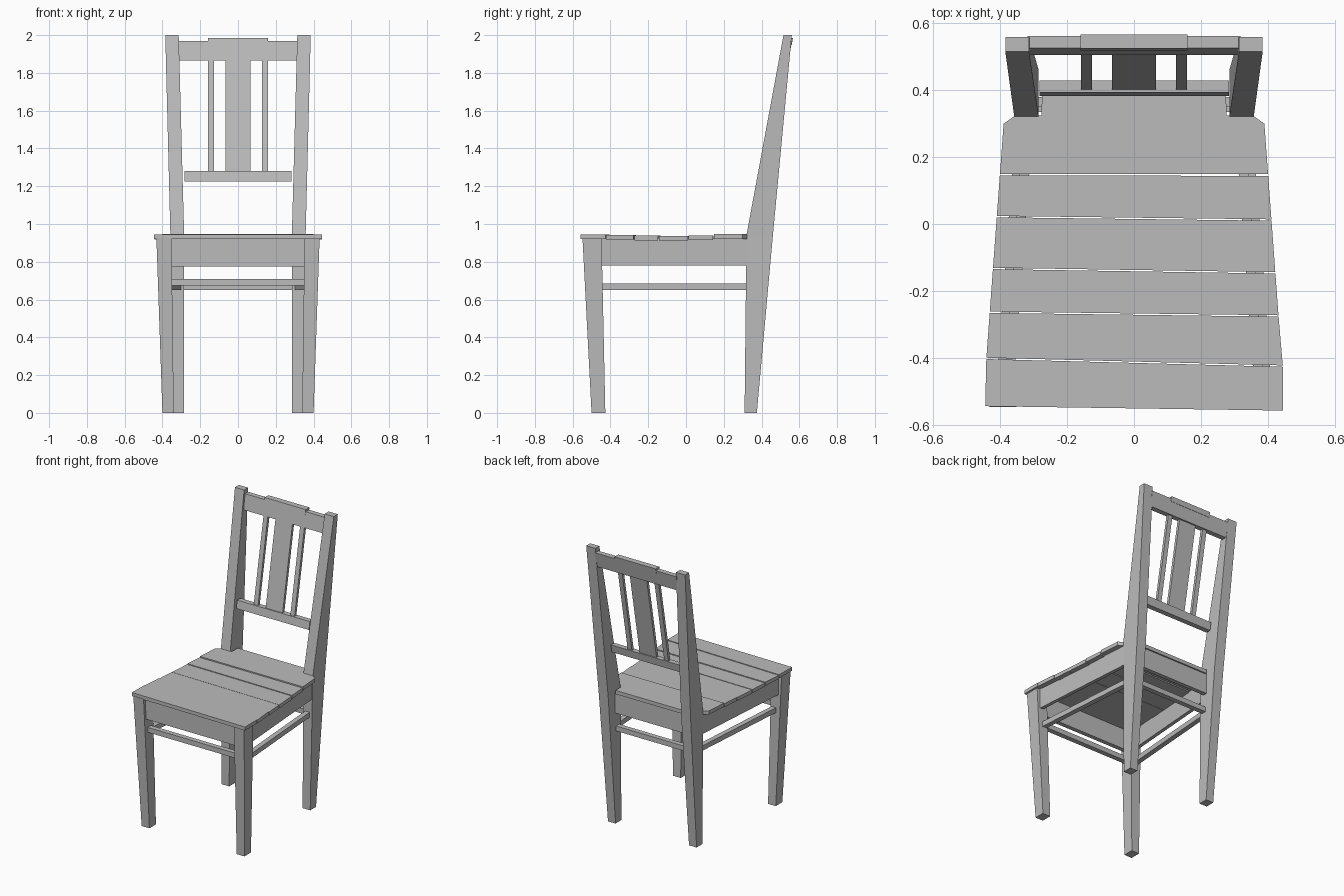
import bpy
import bmesh

default = bpy.data.objects.get("Cube")
if default:
    bpy.data.objects.remove(default)

wood = bpy.data.materials.new("grey_wood")
wood.use_nodes = True
GREY = (0.5, 0.5, 0.5, 1)
wood.diffuse_color = GREY
wood.node_tree.nodes["Principled BSDF"].inputs["Base Color"].default_value = GREY


def loft(name, sections):
    """Solid through a stack of (z, outline) sections with equal corner counts."""
    bm = bmesh.new()
    rings = [[bm.verts.new((x, y, z)) for x, y in outline] for z, outline in sections]
    bm.faces.new(rings[0][::-1])
    bm.faces.new(rings[-1])
    for low, high in zip(rings, rings[1:]):
        for i in range(len(low)):
            j = (i + 1) % len(low)
            bm.faces.new((low[i], low[j], high[j], high[i]))
    bmesh.ops.recalc_face_normals(bm, faces=bm.faces)
    mesh = bpy.data.meshes.new(name)
    bm.to_mesh(mesh)
    bm.free()
    mesh.materials.append(wood)
    obj = bpy.data.objects.new(name, mesh)
    bpy.context.collection.objects.link(obj)
    return obj


def rect(x0, x1, y0, y1):
    return [(x0, y0), (x1, y0), (x1, y1), (x0, y1)]


def prism(name, z0, z1, outline):
    return loft(name, [(z0, outline), (z1, outline)])


def flip(outline, side):
    return [(x * side, y) for x, y in outline]


# Legs, side aprons and side stretchers, mirrored left and right
for side, label in ((1, "left"), (-1, "right")):
    loft(f"front_leg_{label}", [
        (0, flip(rect(0.34, 0.40, -0.50, -0.427), side)),
        (0.925, flip(rect(0.352, 0.432, -0.548, -0.447), side))])
    loft(f"back_post_{label}", [
        (0, flip(rect(0.286, 0.345, 0.31, 0.375), side)),
        (0.94, flip(rect(0.285, 0.358, 0.32, 0.46), side)),
        (2.0, flip(rect(0.314, 0.385, 0.516, 0.56), side))])
    prism(f"side_apron_{label}", 0.78, 0.925, flip(
        [(0.385, -0.46), (0.41, -0.46), (0.352, 0.33), (0.327, 0.33)], side))
    prism(f"side_stretcher_{label}", 0.65, 0.685, flip(
        [(0.358, -0.46), (0.393, -0.46), (0.335, 0.33), (0.30, 0.33)], side))

# Front and back aprons and stretchers
prism("front_apron", 0.775, 0.925, rect(-0.36, 0.36, -0.525, -0.495))
prism("back_apron", 0.78, 0.925, rect(-0.29, 0.29, 0.35, 0.38))
prism("front_stretcher", 0.675, 0.71, rect(-0.355, 0.355, -0.505, -0.47))
prism("back_stretcher", 0.65, 0.685, rect(-0.29, 0.29, 0.335, 0.37))


# Seat planks with slightly crooked joints
def half_width(y):
    return 0.445 if y < -0.42 else 0.443 - 0.0736 * (y + 0.42)


joints = [(-0.547, -0.56), (-0.402, -0.425), (-0.264, -0.275),
          (-0.133, -0.146), (0.022, 0.012), (0.147, 0.146)]
tops = [0.945, 0.942, 0.938, 0.937, 0.94]
GAP = 0.002
for i, ((l0, r0), (l1, r1)) in enumerate(zip(joints, joints[1:])):
    l0, r0, l1, r1 = l0 + GAP, r0 + GAP, l1 - GAP, r1 - GAP
    prism(f"seat_plank_{i + 1}", tops[i] - 0.025, tops[i],
          [(-half_width(l0), l0), (half_width(r0), r0),
           (half_width(r1), r1), (-half_width(l1), l1)])

# Rear plank, notched around the posts
half = [(0.401, 0.149), (0.39, 0.30), (0.355, 0.325), (0.277, 0.325), (0.275, 0.39)]
prism("seat_plank_rear", 0.92, 0.946, half + flip(half, -1)[::-1])


# Backrest parts leaning with the posts
def leaning(name, x0, x1, z0, z1, inset, depth):
    sections = []
    for z in (z0, z1):
        y = 0.32 + 0.187 * (z - 0.95) + inset
        sections.append((z, rect(x0, x1, y, y + depth)))
    return loft(name, sections)


leaning("back_lower_rail", -0.282, 0.284, 1.225, 1.28, 0.012, 0.036)
leaning("back_top_rail", -0.318, 0.318, 1.865, 1.97, 0.015, 0.036)
leaning("top_rail_crest", -0.16, 0.16, 1.95, 1.985, 0.012, 0.041)
leaning("back_splat", -0.066, 0.066, 1.27, 1.88, 0.02, 0.02)
for side, label in ((1, "left"), (-1, "right")):
    a, b = sorted((0.126 * side, 0.159 * side))
    leaning(f"back_slat_{label}", a, b, 1.27, 1.88, 0.02, 0.02)
